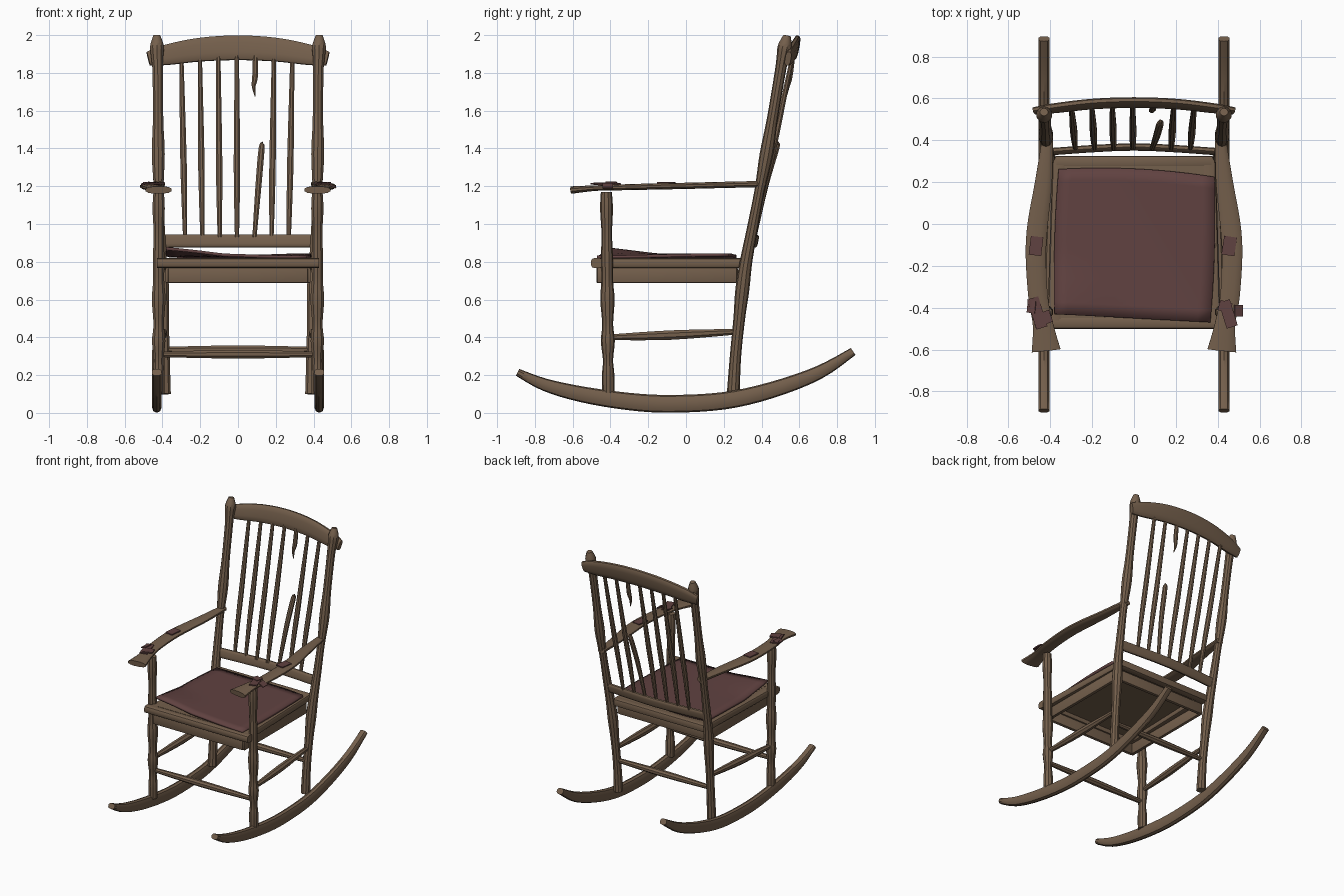
import bpy, bmesh, math
from mathutils import Vector, Matrix

cube = bpy.data.objects.get("Cube")
if cube:
    bpy.data.objects.remove(cube)


def material(name, color):
    m = bpy.data.materials.new(name)
    m.use_nodes = True
    m.diffuse_color = (*color, 1)
    bsdf = next(n for n in m.node_tree.nodes if n.type == 'BSDF_PRINCIPLED')
    bsdf.inputs["Base Color"].default_value = (*color, 1)
    return m


WOOD = material("worn brown wood", (0.175, 0.115, 0.072))
CLOTH = material("faded maroon cloth", (0.118, 0.054, 0.052))


def finish(name, bm, mat):
    bmesh.ops.recalc_face_normals(bm, faces=bm.faces)
    mesh = bpy.data.meshes.new(name)
    bm.to_mesh(mesh)
    bm.free()
    mesh.materials.append(mat)
    mesh.polygons.foreach_set("use_smooth", [True] * len(mesh.polygons))
    mesh.set_sharp_from_angle(angle=math.radians(35))
    obj = bpy.data.objects.new(name, mesh)
    bpy.context.collection.objects.link(obj)
    return obj


def spline(keys, steps):
    """Catmull-Rom samples through keys of any dimension."""
    k = [keys[0]] + list(keys) + [keys[-1]]
    out = []
    for i in range(1, len(k) - 2):
        for s in range(steps):
            t = s / steps
            out.append([0.5 * (2 * b + (c - a) * t + (2 * a - 5 * b + 4 * c - d) * t ** 2
                               + (3 * b - a - 3 * c + d) * t ** 3)
                        for a, b, c, d in zip(*k[i - 1:i + 3])])
    out.append(list(keys[-1]))
    return out


def sweep(name, keys, ref, sides=10, power=1.0, steps=4, mat=WOOD):
    """Skin an oval along keys (x, y, z, half size along ref, half size across)."""
    pts = spline(keys, steps)
    pos = [Vector(p[:3]) for p in pts]
    bm = bmesh.new()
    rings = []
    for i, p in enumerate(pts):
        tan = (pos[min(i + 1, len(pos) - 1)] - pos[max(i - 1, 0)]).normalized()
        side = Vector(ref)
        side = (side - tan * side.dot(tan)).normalized()
        up = tan.cross(side)
        ring = []
        for j in range(sides):
            ang = 2 * math.pi * (j + 0.5) / sides
            c, s = math.cos(ang), math.sin(ang)
            c = math.copysign(abs(c) ** power, c)
            s = math.copysign(abs(s) ** power, s)
            ring.append(bm.verts.new(pos[i] + side * c * p[3] + up * s * p[4]))
        rings.append(ring)
    for a, b in zip(rings, rings[1:]):
        for j in range(sides):
            n = (j + 1) % sides
            bm.faces.new((a[j], a[n], b[n], b[j]))
    bm.faces.new(rings[0])
    bm.faces.new(rings[-1])
    return finish(name, bm, mat)


def pair(name, keys, ref, **kw):
    """Sweep once for each side of the chair."""
    for label, s in (("left", 1), ("right", -1)):
        sweep(f"{label}_{name}", [(s * k[0], *k[1:]) for k in keys], ref, **kw)


def box(name, center, size, rot=(0, 0, 0), bevel=0.006, mat=WOOD):
    bm = bmesh.new()
    bmesh.ops.create_cube(bm, size=1, matrix=Matrix.Diagonal((*size, 1)))
    if bevel:
        bmesh.ops.bevel(bm, geom=bm.edges[:], offset=bevel, segments=2, affect='EDGES', profile=0.5)
    obj = finish(name, bm, mat)
    obj.location = center
    obj.rotation_euler = rot
    return obj


X, Y = (1, 0, 0), (0, 1, 0)

# Rockers
rocker = [(-.892, .215, .02), (-.75, .15, .033), (-.55, .098, .042), (-.3, .06, .046),
          (-.08, .048, .047), (.2, .064, .046), (.45, .12, .043), (.7, .212, .036), (.885, .325, .022)]
pair("rocker", [(.43, y, z, .027, h) for y, z, h in rocker], X, power=.8)

# Turned front legs
front = [(.1, .032), (.2, .033), (.28, .027), (.38, .037), (.47, .029), (.6, .038), (.7, .031),
         (.82, .032), (.95, .028), (1.08, .034), (1.17, .029)]
pair("front_leg", [(.42, -.41 - .01 * z, z, r, r) for z, r in front], X)

# Rear legs running up into the back posts with finials
post = [(.388, .25, .1, .034), (.39, .262, .3, .03), (.395, .282, .5, .031), (.4, .298, .65, .037),
        (.408, .318, .8, .033), (.415, .352, .98, .029), (.42, .39, 1.18, .027), (.422, .426, 1.37, .036),
        (.423, .456, 1.55, .029), (.425, .498, 1.8, .029), (.428, .512, 1.88, .033),
        (.429, .524, 1.94, .038), (.43, .535, 1.998, .019)]
pair("back_post", [(*k, k[3]) for k in post], X)

# Crest rail, bowed backwards and upwards
crest = [(-.475, .54, 1.875, .038, .016), (-.38, .553, 1.895, .055, .02), (-.2, .573, 1.923, .064, .02),
         (0, .58, 1.933, .067, .02)]
crest += [(-k[0], *k[1:]) for k in reversed(crest[:-1])]
sweep("crest_rail", crest, (0, .2, 1), sides=12, power=.7)

# Lower back rail
sweep("lower_back_rail", [(-.41, .345, .91, .035, .015), (0, .368, .91, .035, .015),
                          (.41, .345, .91, .035, .015)], (0, .2, 1), sides=12, power=.6)

# Back spindles, one of them snapped
for i in range(7):
    xb, xt = -.28 + i * .0915, -.3 + i * .098
    if i == 4:
        continue
    sweep(f"back_spindle_{i + 1}",
          [(xb, .362, .93, .012, .012), (xb * .75 + xt * .25, .41, 1.17, .017, .017),
           ((xb + xt) / 2, .462, 1.4, .018, .018), (xt, .565, 1.89, .012, .012)], X, sides=8)
sweep("broken_spindle_lower", [(.087, .362, .93, .012, .012), (.108, .42, 1.2, .017, .017),
                               (.125, .478, 1.4, .017, .017), (.132, .485, 1.425, .007, .012)], X, sides=8)
sweep("broken_spindle_upper", [(.092, .565, 1.89, .014, .014), (.09, .55, 1.78, .016, .015),
                               (.083, .54, 1.73, .011, .01), (.091, .532, 1.675, .002, .002)], X, sides=8)

# Seat frame
sweep("seat_front_rail", [(-.43, -.472, .793, .031, .027), (.43, -.472, .793, .031, .027)],
      Y, sides=12, power=.6, steps=1)
pair("seat_side_rail", [(.378, -.46, .793, .036, .027), (.355, .31, .793, .036, .027)],
     X, sides=12, power=.5, steps=1)
box("seat_back_rail", (0, .298, .793), (.76, .056, .054), bevel=.012)
box("seat_panel", (0, -.08, .808), (.7, .74, .02), bevel=0)

# Apron boards below the seat
box("front_apron", (0, -.462, .728), (.74, .025, .08))
box("back_apron", (0, .262, .728), (.74, .025, .08))
for label, s in (("left", 1), ("right", -1)):
    box(f"{label}_apron", (s * .372, -.1, .728), (.025, .74, .08))

# Stretchers, thicker at the middle
pair("side_stretcher", [(.418, -.41, .4, .016, .016), (.405, -.08, .412, .026, .027),
                        (.39, .27, .43, .016, .016)], X, sides=8)
for name, x, y, z in (("front_stretcher", .42, -.41, .31), ("back_stretcher", .39, .265, .335)):
    sweep(name, [(-x, y, z, .016, .016), (0, y, z, .024, .024), (x, y, z, .016, .016)], Y, sides=8)

# Bowed armrests with flared front ends
arm = [(.412, .42, 1.212, .026, .017), (.432, .2, 1.207, .042, .017), (.46, 0, 1.202, .05, .017),
       (.469, -.15, 1.199, .05, .017), (.458, -.35, 1.194, .048, .016), (.435, -.48, 1.19, .05, .015),
       (.42, -.605, 1.18, .071, .02)]
pair("armrest", arm, X, sides=12, power=.8)

# Seat cloth with one corner turned up
N = 12
bm = bmesh.new()
front_l, front_r = Vector((-.38, -.43)), Vector((.365, -.47))
back_r, back_l = Vector((.385, .225)), Vector((-.36, .262))
grid = []
for i in range(N + 1):
    row = []
    for j in range(N + 1):
        u, v = j / N, i / N
        p = front_l.lerp(front_r, u).lerp(back_l.lerp(back_r, u), v)
        p.y += .08 * u * (1 - u) * v
        p.x += .04 * v * (1 - v) * (2 * u - 1)
        lift = .04 * max(0, 1 - 2.5 * math.hypot(u, v)) + .006 * math.sin(5 * u + 3 * v)
        row.append(bm.verts.new((p.x, p.y, .838 + lift)))
    grid.append(row)
for i in range(N):
    for j in range(N):
        bm.faces.new((grid[i][j], grid[i][j + 1], grid[i + 1][j + 1], grid[i + 1][j]))
cloth = finish("seat_cloth", bm, CLOTH)
thick = cloth.modifiers.new("thickness", 'SOLIDIFY')
thick.thickness = .016

# Torn cloth scraps on the armrests: x, y, z, width, length, tilt, turn
scraps = [(-.468, -.105, 1.219, .06, .09, .0, -.12), (-.462, -.425, 1.213, .055, .15, .05, .3),
          (-.43, -.45, 1.217, .07, .06, .0, .35), (-.49, -.395, 1.214, .04, .06, -.3, -.1),
          (.455, -.105, 1.219, .062, .09, .0, -.15), (.45, -.43, 1.213, .055, .13, .0, .3),
          (.435, -.395, 1.217, .06, .05, .0, -.3), (.5, -.415, 1.202, .045, .055, .5, .0)]
for i, (x, y, z, w, d, tilt, turn) in enumerate(scraps):
    box(f"cloth_scrap_{i + 1}", (x, y, z), (w, d, .008), (0, tilt, turn), bevel=0, mat=CLOTH)
